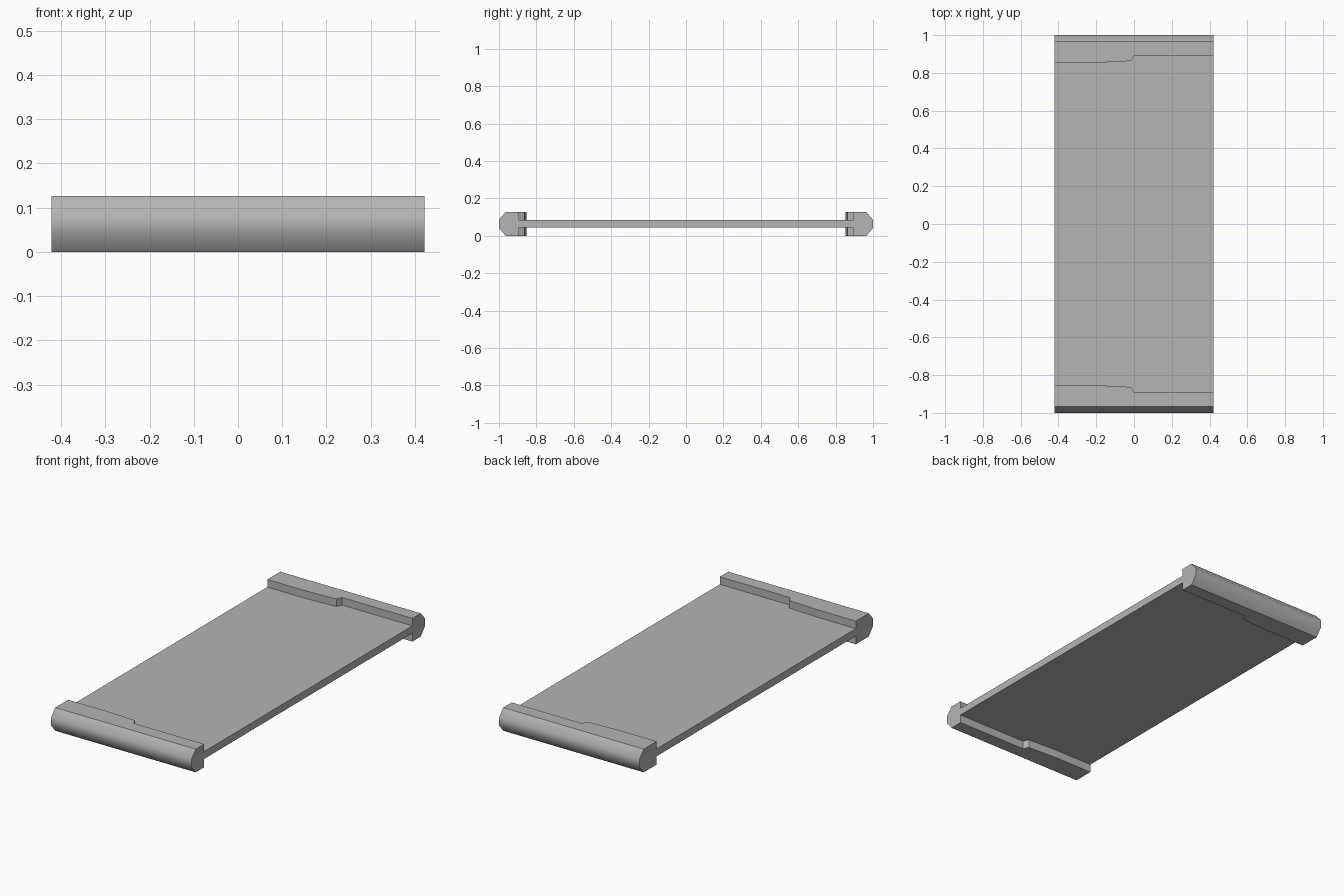
import bpy, bmesh

if "Cube" in bpy.data.objects:
    bpy.data.objects.remove(bpy.data.objects["Cube"])

HALF_W, HEIGHT = 0.422, 0.126

# Mid-dark grey shared by all parts
grey = bpy.data.materials.new("dark_grey")
grey.diffuse_color = (0.46, 0.46, 0.46, 1)
grey.use_nodes = True
grey.node_tree.nodes["Principled BSDF"].inputs["Base Color"].default_value = grey.diffuse_color


def add_object(name, bm):
    bmesh.ops.recalc_face_normals(bm, faces=bm.faces)
    mesh = bpy.data.meshes.new(name)
    bm.to_mesh(mesh)
    bm.free()
    mesh.materials.append(grey)
    obj = bpy.data.objects.new(name, mesh)
    bpy.context.collection.objects.link(obj)
    return obj


# Thin flat panel between the end rails
bm = bmesh.new()
bmesh.ops.create_cube(bm, size=1)
bmesh.ops.scale(bm, vec=(2 * HALF_W, 2 * 0.893, 0.04), verts=bm.verts)
bmesh.ops.translate(bm, vec=(0, 0, HEIGHT / 2 + 0.002), verts=bm.verts)
add_object("panel", bm)

# End rail: constant rounded outside, stepped inner edge (x, inner y)
inner_edge = [(-HALF_W, 0.854), (-0.19, 0.854), (-0.014, 0.863),
              (0.0, 0.893), (HALF_W, 0.893)]
bm = bmesh.new()
rings = []
for x, y in inner_edge:
    section = [(y, 0), (0.965, 0), (1.0, 0.042), (1.0, 0.086),
               (0.965, HEIGHT), (y, HEIGHT)]
    rings.append([bm.verts.new((x, py, pz)) for py, pz in section])
for a, b in zip(rings, rings[1:]):
    for i in range(6):
        j = (i + 1) % 6
        face = bm.faces.new((a[i], a[j], b[j], b[i]))
        face.smooth = i in (1, 2, 3)
bm.faces.new(rings[0])
bm.faces.new(rings[-1])

# Keep creases where the rounded outside meets the flat faces
for edge in bm.edges:
    edge.smooth = all(f.smooth for f in edge.link_faces)
rail = add_object("end_rails", bm)

# Second rail by mirroring across the middle
mirror = rail.modifiers.new("mirror", 'MIRROR')
mirror.use_axis = (False, True, False)
mirror.use_mirror_merge = False
